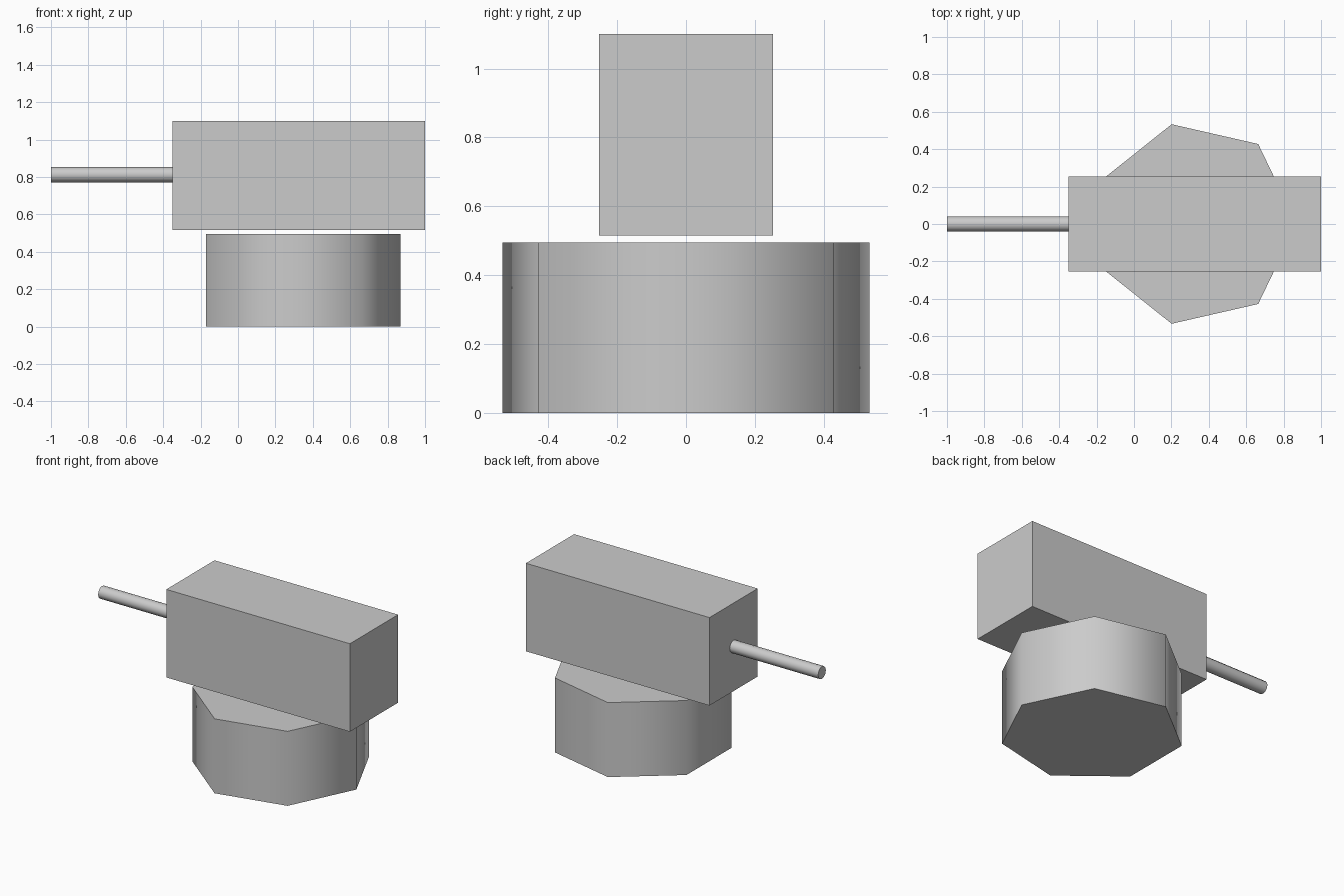
import bpy
from math import radians

if "Cube" in bpy.data.objects:
    bpy.data.objects.remove(bpy.data.objects["Cube"])


def prism(name, sides, radius, depth, location, rotation):
    bpy.ops.mesh.primitive_cylinder_add(vertices=sides, radius=radius, depth=depth,
                                        location=location, rotation=rotation)
    obj = bpy.context.object
    obj.name = name
    bpy.ops.object.shade_smooth_by_angle(angle=radians(60))
    return obj


# Seven-sided base with one corner pointing to +x
prism("turret_base", 7, 0.547, 0.495, (0.323, 0, 0.2475), (0, 0, radians(-90)))

# Box body floating just above the base
bpy.ops.mesh.primitive_cube_add(size=1, location=(0.325, 0, 0.808))
body = bpy.context.object
body.name = "turret_body"
body.scale = (1.35, 0.506, 0.585)

# Thin barrel, ending just inside the body
prism("barrel", 12, 0.041, 0.67, (-0.665, 0, 0.812), (0, radians(90), 0))
